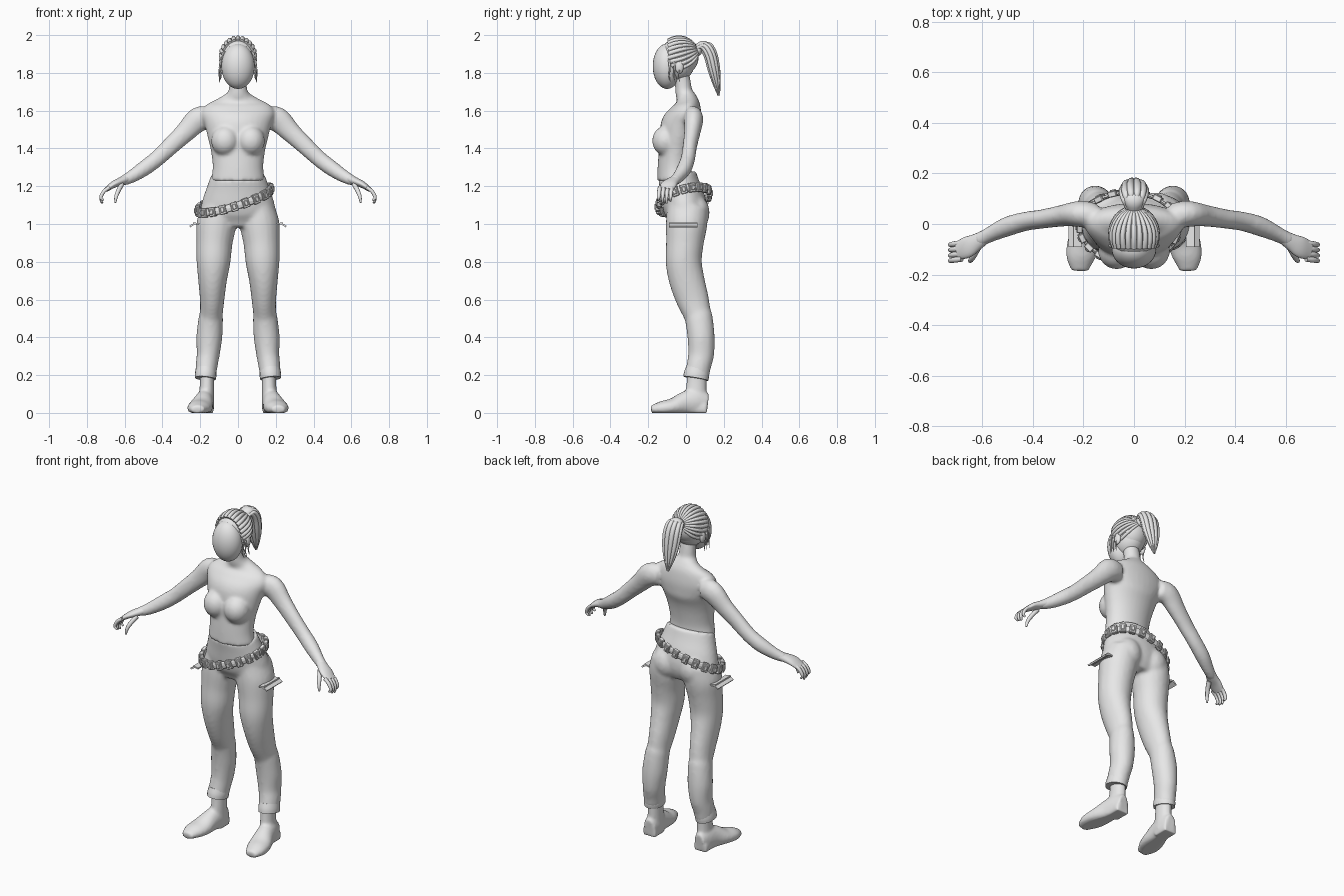
import bpy, bmesh, math
from mathutils import Vector, Matrix

old = bpy.data.objects.get("Cube")
if old:
    bpy.data.objects.remove(old)

grey = bpy.data.materials.new("plain grey")
grey.use_nodes = True
shade = (0.8, 0.8, 0.8, 1)
grey.diffuse_color = shade
grey.node_tree.nodes["Principled BSDF"].inputs["Base Color"].default_value = shade

X, Y, Z = Vector((1, 0, 0)), Vector((0, 1, 0)), Vector((0, 0, 1))


def spline(pts, steps):
    """Smooth rows of (x, y, z, width, depth) with Catmull-Rom."""
    rows = [Vector(p) for p in pts]
    rows = [rows[0] * 2 - rows[1]] + rows + [rows[-1] * 2 - rows[-2]]
    out = []
    for a, b, c, d in zip(rows, rows[1:], rows[2:], rows[3:]):
        for i in range(steps):
            t = i / steps
            out.append((b * 2 + (c - a) * t + (a * 2 - b * 5 + c * 4 - d) * t * t
                        + (b * 3 - a - c * 3 + d) * t ** 3) / 2)
    return out + [rows[-2]]


def sweep(bm, pts, ref=X, side=1, n=20, steps=4):
    """Closed tube of elliptical rings; width lies along ref."""
    rows = spline(pts, steps)
    pos = [Vector((r[0] * side, r[1], r[2])) for r in rows]
    rings = []
    for i, r in enumerate(rows):
        tan = (pos[min(i + 1, len(pos) - 1)] - pos[max(i - 1, 0)]).normalized()
        u = (ref - tan * ref.dot(tan)).normalized()
        v = tan.cross(u)
        rings.append([bm.verts.new(pos[i] + u * r[3] * math.cos(k * math.tau / n)
                                   + v * r[4] * math.sin(k * math.tau / n)) for k in range(n)])
    for a, b in zip(rings, rings[1:]):
        for k in range(n):
            bm.faces.new((a[k], a[(k + 1) % n], b[(k + 1) % n], b[k]))
    bm.faces.new(rings[0])
    bm.faces.new(rings[-1])


def ball(bm, centre, radii):
    m = Matrix.Translation(centre) @ Matrix.Diagonal((*radii, 1))
    bmesh.ops.create_uvsphere(bm, u_segments=28, v_segments=18, radius=1, matrix=m)


def box(bm, centre, size, rot=Matrix()):
    m = Matrix.Translation(centre) @ rot @ Matrix.Diagonal((*size, 1))
    bmesh.ops.create_cube(bm, size=1, matrix=m)


def finish(name, bm, smooth=True, voxel=0, relax=5):
    bmesh.ops.recalc_face_normals(bm, faces=bm.faces)
    me = bpy.data.meshes.new(name)
    for f in bm.faces:
        f.smooth = smooth and len(f.verts) < 5
    bm.to_mesh(me)
    bm.free()
    me.materials.append(grey)
    ob = bpy.data.objects.new(name, me)
    bpy.context.collection.objects.link(ob)
    if voxel:
        mod = ob.modifiers.new("blend", 'REMESH')
        mod.mode, mod.voxel_size, mod.use_smooth_shade = 'VOXEL', voxel, True
        mod = ob.modifiers.new("relax", 'SMOOTH')
        mod.factor, mod.iterations = 0.5, relax
    return ob


# Torso, neck and arms
bm = bmesh.new()
sweep(bm, [(0, -.06, 1.23, .143, .092), (0, -.06, 1.3, .134, .09), (0, -.052, 1.38, .142, .093),
           (0, -.042, 1.45, .158, .1), (0, -.025, 1.52, .175, .108), (0, -.003, 1.58, .195, .09),
           (0, .008, 1.63, .17, .068), (0, .002, 1.665, .1, .054), (0, -.01, 1.695, .056, .046),
           (0, -.018, 1.75, .046, .043), (0, -.04, 1.84, .048, .048)], n=32)
for s in (1, -1):
    ball(bm, (s * .068, -.105, 1.44), (.074, .074, .08))
    sweep(bm, [(.15, .03, 1.56, .05, .06), (.21, .04, 1.553, .052, .066), (.28, .033, 1.485, .043, .054),
               (.36, .02, 1.41, .038, .047), (.43, .01, 1.345, .038, .043), (.5, -.01, 1.292, .039, .041),
               (.57, -.042, 1.247, .031, .033), (.62, -.068, 1.225, .028, .025)], Y, s)
finish("upper_body", bm, voxel=.01)

# Hands with curled fingers
for s, label in ((1, "left"), (-1, "right")):
    bm = bmesh.new()
    sweep(bm, [(.58, -.045, 1.242, .026, .024), (.62, -.07, 1.226, .033, .022),
               (.66, -.092, 1.208, .042, .018), (.697, -.105, 1.182, .036, .012)], Y, s)
    for i in range(4):
        y = -.075 - .021 * i
        drop = .012 * abs(i - 1.3)
        sweep(bm, [(.68, y, 1.195, .011, .011), (.71, y - .004, 1.172, .011, .01),
                   (.726, y - .007, 1.14, .009, .009),
                   (.722 - drop / 2, y - .008, 1.105 + drop, .005, .005)], Y, s, n=10)
    sweep(bm, [(.615, -.09, 1.21, .014, .013), (.634, -.125, 1.175, .013, .012),
               (.645, -.143, 1.145, .01, .01), (.65, -.148, 1.112, .005, .005)], Y, s, n=10)
    finish(label + "_hand", bm)

# Trousers
bm = bmesh.new()
sweep(bm, [(0, -.048, 1.258, .143, .102), (0, -.033, 1.2, .163, .107), (0, -.012, 1.12, .19, .117),
           (0, .002, 1.05, .198, .11), (0, .003, .985, .15, .08)], n=32)
for s in (1, -1):
    ball(bm, (s * .088, .045, 1.06), (.084, .08, .095))
    sweep(bm, [(.105, .008, 1.09, .088, .108), (.115, .003, 1, .105, .11), (.125, -.006, .9, .096, .1),
               (.13, -.012, .8, .09, .096), (.135, .005, .7, .076, .094), (.137, .035, .6, .065, .087),
               (.141, .058, .53, .061, .075), (.144, .068, .5, .065, .074), (.152, .08, .4, .069, .072),
               (.158, .08, .31, .061, .069), (.166, .068, .25, .058, .065),
               (.171, .055, .19, .054, .066)], X, s)
finish("trousers", bm, voxel=.011)

# Turned trouser cuffs
for s, label in ((1, "left"), (-1, "right")):
    bm = bmesh.new()
    sweep(bm, [(.169, .062, .235, .054, .062), (.171, .056, .205, .057, .067),
               (.173, .052, .182, .056, .067)], X, s)
    finish(label + "_cuff", bm)

# Boots
for s, label in ((1, "left"), (-1, "right")):
    bm = bmesh.new()
    sweep(bm, [(.165, .06, .25, .042, .05), (.164, .057, .18, .038, .052), (.166, .053, .1, .04, .056),
               (.17, .053, .03, .045, .058)], X, s)
    sweep(bm, [(.168, .115, .05, .034, .052), (.172, .06, .055, .047, .075), (.182, 0, .05, .053, .066),
               (.198, -.07, .032, .064, .046), (.211, -.13, .024, .058, .038),
               (.214, -.185, .018, .034, .02)], X, s)
    for v in bm.verts:
        v.co.z = max(v.co.z, 0)
    box(bm, (s * .172, .065, .02), (.085, .09, .04))
    finish(label + "_boot", bm, voxel=.009, relax=3)

# Slanted hip belt with raised links
def belt_point(angle):
    x, y = -.02 + .192 * math.cos(angle), -.012 + .135 * math.sin(angle)
    return Vector((x, y, 1.137 + .3 * x + .27 * y))


bm = bmesh.new()
sweep(bm, [(*belt_point(i * math.tau / 36), .02, .008) for i in range(37)], Z, n=8, steps=1)
finish("belt_band", bm, smooth=False)
bm = bmesh.new()
for i in range(20):
    a = i * math.tau / 20
    p = belt_point(a)
    along = (belt_point(a + .05) - belt_point(a - .05)).normalized()
    out = along.cross(Z).normalized()
    rot = Matrix((along, out, along.cross(out))).transposed().to_4x4()
    box(bm, p + out * .003, (.036, .024, .05), rot)
    box(bm, p + out * .011, (.02, .018, .028), rot)
links = finish("belt_links", bm, smooth=False)
bev = links.modifiers.new("edges", 'BEVEL')
bev.width, bev.segments = .003, 1

# Open pocket flaps on the thighs
for s, label in ((1, "left"), (-1, "right")):
    bm = bmesh.new()
    for x, z, tilt in ((.222, 1.002, -.15), (.241, .995, .55)):
        box(bm, (s * x, -.015, z), (.034, .15, .009), Matrix.Rotation(s * tilt, 4, 'Y'))
    finish(label + "_pocket_flap", bm, smooth=False)

# Head with a blank face
bm = bmesh.new()
ball(bm, (0, -.1, 1.835), (.088, .076, .12))
ball(bm, (0, -.05, 1.865), (.088, .1, .11))
for s in (1, -1):
    ball(bm, (s * .088, -.035, 1.83), (.014, .022, .034))
finish("head", bm)

# Swept-back hair: cap plus combed locks
bm = bmesh.new()
centre, size = Vector((0, -.035, 1.885)), Vector((.092, .102, .103))
ball(bm, centre, size)
tie = Vector((0, .075, 1.925))
for i in range(19):
    a = math.radians(-42 + i * 264 / 18)
    start = Vector((.1 * math.cos(a), -.105, 1.875 + .11 * math.sin(a)))
    lock = []
    for k in range(8):
        t = k / 7
        d = start.lerp(tie, t) - centre
        d += Vector((math.cos(a), 0, math.sin(a))) * .05 * math.sin(t * math.pi)
        d /= Vector((d.x / size.x, d.y / size.y, d.z / size.z)).length
        w = .013 - .006 * t
        lock.append((*(centre + d), w, w))
    sweep(bm, lock, Vector((.3, .1, .9)), n=8, steps=2)
finish("hair", bm)

# Ponytail and hair tie
tail = [(0, .055, 1.925, .025, .022), (0, .095, 1.945, .042, .026), (0, .128, 1.9, .05, .026),
        (0, .148, 1.82, .045, .024), (0, .163, 1.745, .028, .016), (0, .174, 1.68, .006, .005)]
bm = bmesh.new()
sweep(bm, tail)
for i in range(10):
    a = i * math.tau / 10
    sweep(bm, [(x + u * math.cos(a) * .9, y + v * math.sin(a) * .9, z + v * math.sin(a) * .4,
                u * .3, u * .25) for x, y, z, u, v in tail], n=8)
ball(bm, (0, .068, 1.925), (.036, .018, .034))
finish("ponytail", bm)

# Loose wisps beside the face
bm = bmesh.new()
for s in (1, -1):
    for k in range(3):
        y = -.09 + .025 * k
        sweep(bm, [(.09, y, 1.87, .006, .006), (.097, y + .004, 1.82, .005, .005),
                   (.09 + .004 * k, y, 1.785, .004, .004), (.1, y + .008, 1.75, .001, .001)], X, s, n=6)
finish("loose_wisps", bm)
